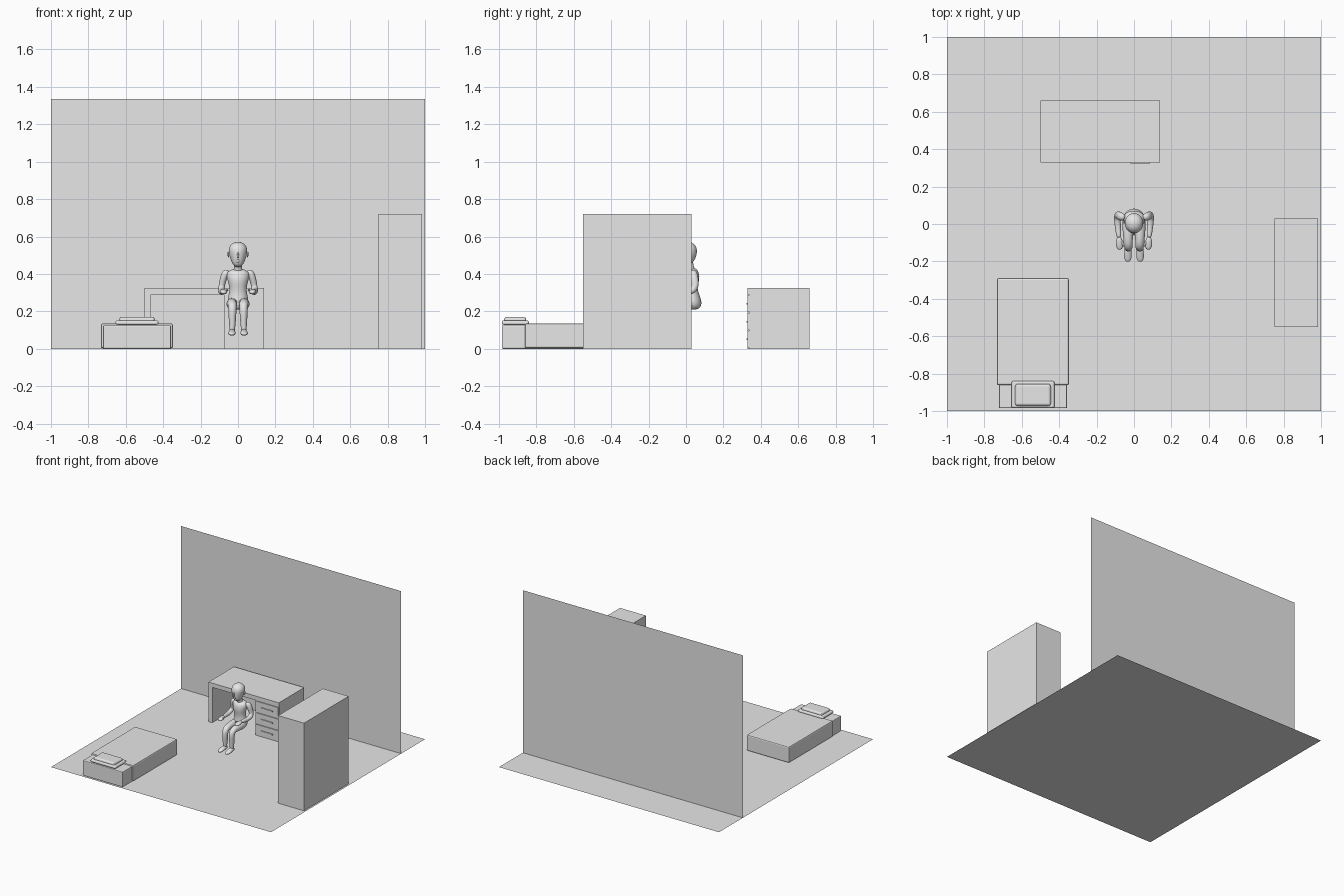
import bpy, bmesh, math
from mathutils import Vector

grey = bpy.data.materials.new("plain grey")
grey.diffuse_color = (0.8, 0.8, 0.8, 1)


def finish(name, bm):
    mesh = bpy.data.meshes.new(name)
    bm.to_mesh(mesh)
    bm.free()
    mesh.materials.append(grey)
    ob = bpy.data.objects.new(name, mesh)
    bpy.context.collection.objects.link(ob)
    return ob


def box(name, x, y, z, bevel=0.0, segs=2):
    bm = bmesh.new()
    bmesh.ops.create_cube(bm, size=1)
    for v in bm.verts:
        for i, (a, b) in enumerate((x, y, z)):
            v.co[i] = a if v.co[i] < 0 else b
    ob = finish(name, bm)
    if bevel:
        m = ob.modifiers.new("bevel", "BEVEL")
        m.width, m.segments = bevel, segs
    return ob


def sheet(name, corners):
    bm = bmesh.new()
    bm.faces.new([bm.verts.new(c) for c in corners])
    return finish(name, bm)


def limb(name, pts, n=12, mirror=False):
    """Smooth loft through points (x, y, z, sideways radius, other radius)."""
    bm = bmesh.new()
    pos = [Vector(p[:3]) for p in pts]
    rings = []
    for i, p in enumerate(pts):
        t = (pos[min(i + 1, len(pos) - 1)] - pos[max(i - 1, 0)]).normalized()
        u = Vector((1, 0, 0))
        u = (u - t * u.dot(t)).normalized()
        w = t.cross(u)
        rings.append([bm.verts.new(pos[i] + u * p[3] * math.cos(a) + w * p[4] * math.sin(a))
                      for a in (2 * math.pi * k / n for k in range(n))])
    for a, b in zip(rings, rings[1:]):
        for k in range(n):
            bm.faces.new((a[k], a[(k + 1) % n], b[(k + 1) % n], b[k]))
    bm.faces.new(rings[0][::-1])
    bm.faces.new(rings[-1])
    bmesh.ops.recalc_face_normals(bm, faces=bm.faces)
    for f in bm.faces:
        f.smooth = True
    ob = finish(name, bm)
    if mirror:
        ob.modifiers.new("mirror", "MIRROR")
    ob.modifiers.new("smooth", "SUBSURF").levels = 2
    ob.modifiers["smooth"].render_levels = 2
    return ob


# Room
sheet("floor", [(-1, -1, 0), (1, -1, 0), (1, 1, 0), (-1, 1, 0)])
sheet("back_wall", [(-1, 0.69, 0), (1, 0.69, 0), (1, 0.69, 1.335), (-1, 0.69, 1.335)])

# Wardrobe
box("wardrobe", (0.75, 0.985), (-0.55, 0.03), (0, 0.72))

# Bed: mattress, blanket and pillow
box("mattress", (-0.722, -0.358), (-0.985, -0.32), (0, 0.125), 0.006)
box("blanket", (-0.733, -0.348), (-0.862, -0.29), (0.003, 0.135), 0.009)
box("pillow", (-0.655, -0.425), (-0.985, -0.84), (0.128, 0.152), 0.011, 3)
box("pillow_top", (-0.635, -0.445), (-0.972, -0.855), (0.14, 0.17), 0.013, 3)

# Desk with three drawers
box("desk_top", (-0.50, 0.14), (0.33, 0.66), (0.29, 0.325))
box("desk_side", (-0.50, -0.465), (0.33, 0.66), (0, 0.29))
box("drawer_case", (-0.075, 0.14), (0.337, 0.66), (0, 0.29))
for i in range(3):
    z = 0.008 + i * 0.095
    box(f"drawer_front_{i}", (-0.067, 0.132), (0.33, 0.34), (z, z + 0.086))
    box(f"drawer_handle_{i}", (-0.02, 0.085), (0.323, 0.332), (z + 0.038, z + 0.046))

# Seated figure: head and face
limb("head", [(0, -0.026, 0.440, .010, .010), (0, -0.022, 0.448, .025, .027),
              (0, -0.008, 0.472, .039, .046), (0, 0.002, 0.500, .049, .056),
              (0, 0.006, 0.530, .054, .058), (0, 0.007, 0.558, .042, .045),
              (0, 0.007, 0.572, .015, .017)])
limb("nose", [(0, -0.052, 0.515, .003, .004), (0, -0.054, 0.505, .005, .006),
              (0, -0.055, 0.491, .009, .009), (0, -0.051, 0.486, .004, .004)], 8)
limb("lips", [(0, -0.043, 0.476, .004, .004), (0, -0.046, 0.472, .014, .007),
              (0, -0.045, 0.466, .012, .007), (0, -0.040, 0.462, .004, .004)], 8)
limb("ear", [(0.050, 0.010, 0.488, .002, .004), (0.051, 0.010, 0.497, .005, .010),
             (0.053, 0.012, 0.511, .005, .011), (0.053, 0.012, 0.52, .002, .004)], 8, True)
limb("neck", [(0, 0.03, 0.395, .034, .030), (0, 0.024, 0.425, .022, .022),
              (0, 0.016, 0.45, .022, .024), (0, 0.01, 0.475, .022, .026)])

# Torso
limb("torso", [(0, 0.035, 0.208, .030, .028), (0, 0.034, 0.222, .054, .050),
               (0, 0.034, 0.255, .060, .052), (0, 0.028, 0.295, .050, .040),
               (0, 0.024, 0.325, .046, .038), (0, 0.024, 0.365, .058, .048),
               (0, 0.030, 0.400, .066, .045), (0, 0.033, 0.418, .050, .032),
               (0, 0.030, 0.428, .022, .020)])

# Arms bent forward, with hands
limb("arm", [(0.050, 0.035, 0.417, .012, .012), (0.068, 0.038, 0.405, .022, .024),
             (0.080, 0.045, 0.370, .019, .023), (0.087, 0.050, 0.335, .017, .020),
             (0.090, 0.040, 0.312, .018, .021), (0.088, 0.005, 0.303, .018, .018),
             (0.083, -0.045, 0.305, .015, .015), (0.080, -0.075, 0.308, .013, .013)], mirror=True)
limb("hand", [(0.080, -0.068, 0.308, .010, .010), (0.079, -0.085, 0.307, .017, .014),
              (0.077, -0.108, 0.304, .022, .014), (0.077, -0.128, 0.302, .017, .011),
              (0.077, -0.138, 0.301, .007, .006)], mirror=True)
limb("thumb", [(0.064, -0.090, 0.310, .006, .007), (0.058, -0.105, 0.313, .007, .007),
               (0.056, -0.122, 0.315, .005, .005)], 8, True)

# Legs bent at the knee, with feet
limb("leg", [(0.032, 0.045, 0.238, .022, .020), (0.033, 0.015, 0.240, .031, .034),
             (0.033, -0.040, 0.240, .029, .030), (0.031, -0.095, 0.240, .025, .026),
             (0.030, -0.120, 0.228, .024, .027), (0.030, -0.125, 0.195, .022, .025),
             (0.030, -0.122, 0.150, .020, .023), (0.031, -0.125, 0.105, .015, .017),
             (0.031, -0.125, 0.085, .014, .016)], mirror=True)
limb("foot", [(0.031, -0.103, 0.088, .009, .009), (0.031, -0.112, 0.088, .018, .018),
              (0.032, -0.140, 0.088, .019, .019), (0.033, -0.172, 0.083, .022, .014),
              (0.033, -0.194, 0.080, .018, .010), (0.033, -0.202, 0.079, .007, .005)], mirror=True)
